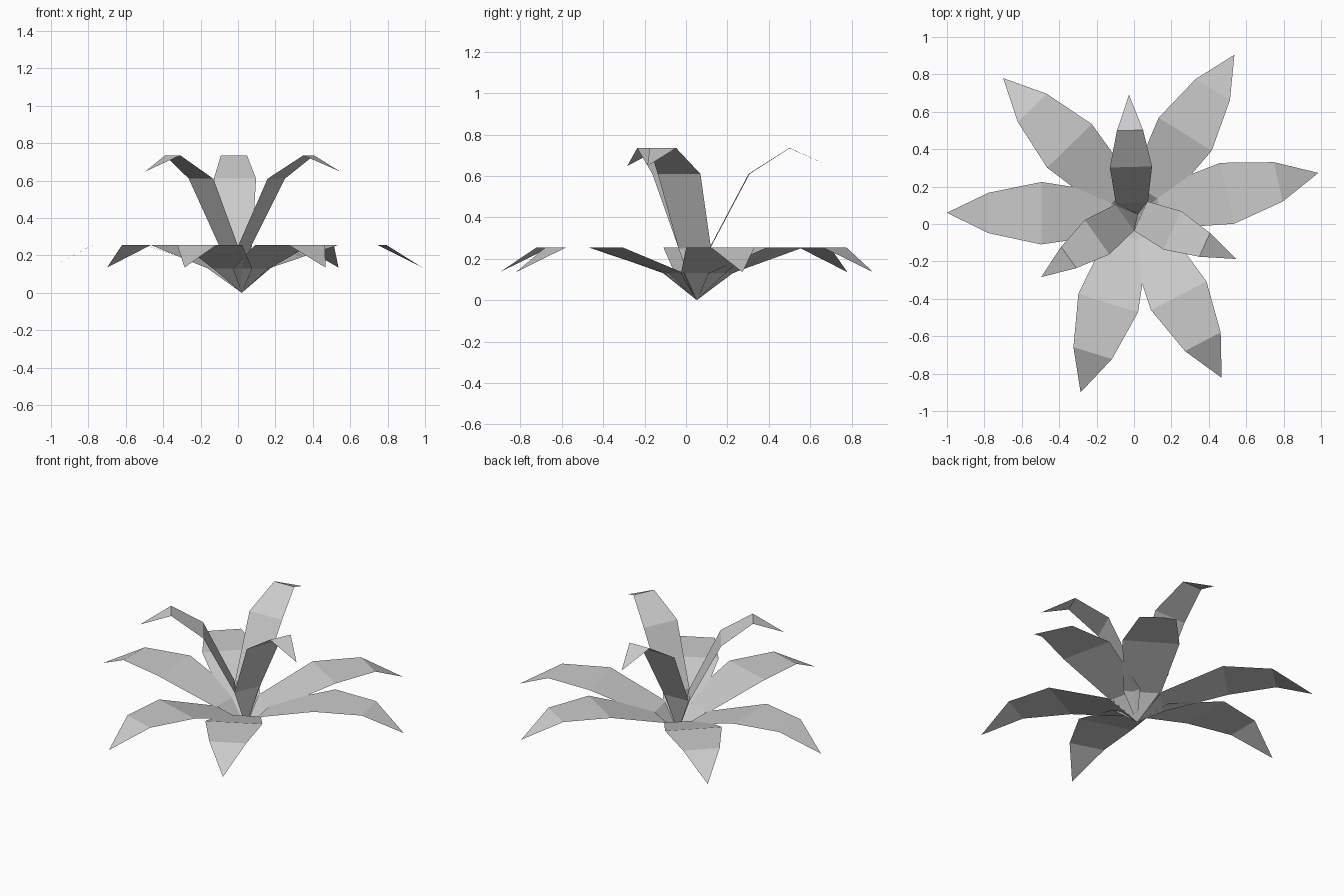
import bpy
import bmesh
from math import radians, cos, sin
from mathutils import Vector

if "Cube" in bpy.data.objects:
    bpy.data.objects.remove(bpy.data.objects["Cube"], do_unlink=True)

# One plain grey for the whole plant
grey = bpy.data.materials.new("leaf_grey")
grey.use_nodes = True
colour = (0.6, 0.6, 0.6, 1)
grey.diffuse_color = colour
grey.node_tree.nodes["Principled BSDF"].inputs["Base Color"].default_value = colour

ROOT = Vector((0.02, 0.052, 0))


def make_leaf(name, centre, angle, scale, profile, tip):
    """Folded flat blade: root point, rows of (radius, height, half width), tip point."""
    out = Vector((cos(radians(angle)), sin(radians(angle)), 0))
    side = Vector((-out.y, out.x, 0))
    up = Vector((0, 0, 1))
    bm = bmesh.new()
    rows = []
    for radius, height, half in profile:
        mid = centre + out * radius * scale + up * height
        rows.append([bm.verts.new(mid - side * half), bm.verts.new(mid + side * half)])
    root = bm.verts.new(ROOT)
    end = bm.verts.new(centre + out * tip[0] * scale + up * tip[1])
    bm.faces.new((root, *rows[0]))
    for (a, b), (c, d) in zip(rows, rows[1:]):
        bm.faces.new((a, c, d, b))
    bm.faces.new((rows[-1][0], end, rows[-1][1]))
    bmesh.ops.recalc_face_normals(bm, faces=bm.faces)
    bm.normal_update()
    if sum(f.normal.z for f in bm.faces) < 0:
        bmesh.ops.reverse_faces(bm, faces=bm.faces)
    mesh = bpy.data.meshes.new(name)
    bm.to_mesh(mesh)
    bm.free()
    mesh.materials.append(grey)
    bpy.context.collection.objects.link(bpy.data.objects.new(name, mesh))


# Wide spreading outer leaves
outer = [(0.13, 0.13, 0.11), (0.5, 0.255, 0.167), (0.78, 0.255, 0.108)]
for i, (angle, scale) in enumerate([(12.6, 1), (58.2, 1), (134.4, 1.015),
                                    (179.7, 1.01), (252.8, 1), (297.6, 0.99)]):
    make_leaf(f"outer_leaf_{i + 1}", Vector((0.01, 0.055, 0)), angle, scale,
              outer, (1.0, 0.135))

# Upright inner leaves with drooping tips
inner = [(0.05, 0.25, 0.086), (0.235, 0.61, 0.113), (0.425, 0.735, 0.07)]
for i, (angle, scale) in enumerate([(91.5, 1.03), (215.5, 0.98), (335.8, 1)]):
    make_leaf(f"inner_leaf_{i + 1}", Vector((-0.01, 0.063, 0)), angle, scale,
              inner, (0.61, 0.648))
